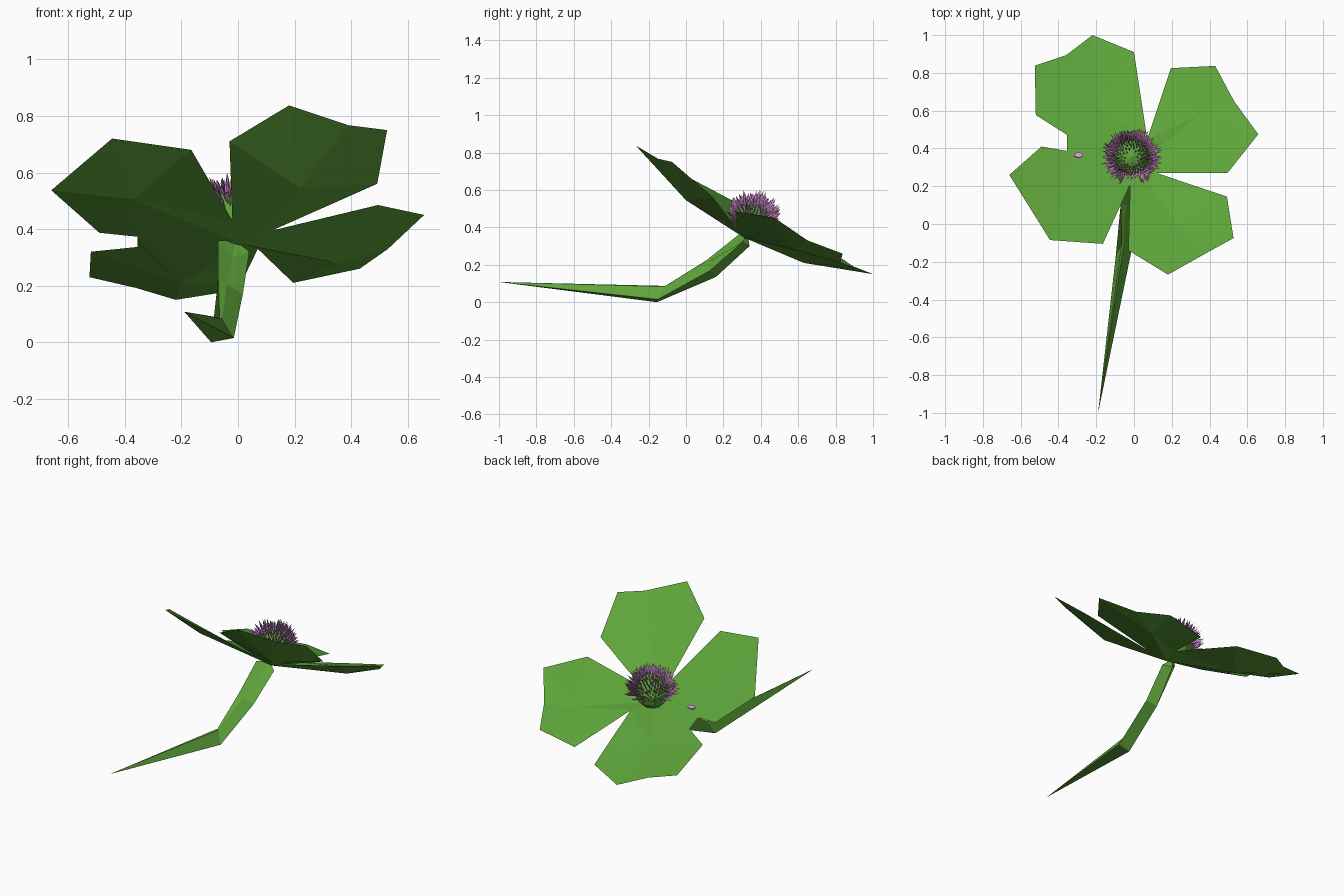
import bpy, bmesh, math, random
from mathutils import Vector, Matrix

if "Cube" in bpy.data.objects:
    bpy.data.objects.remove(bpy.data.objects["Cube"])

random.seed(4)

def material(name, rgb):
    m = bpy.data.materials.new(name)
    m.diffuse_color = (*rgb, 1)
    m.use_nodes = True
    m.node_tree.nodes["Principled BSDF"].inputs["Base Color"].default_value = m.diffuse_color
    return m

GREEN = material("leaf green", (0.112, 0.37, 0.042))
PINK = material("petal pink", (0.70, 0.29, 0.68))

def finish(bm, name, mat):
    bmesh.ops.recalc_face_normals(bm, faces=bm.faces)
    me = bpy.data.meshes.new(name)
    bm.to_mesh(me)
    bm.free()
    me.materials.append(mat)
    ob = bpy.data.objects.new(name, me)
    bpy.context.collection.objects.link(ob)
    return ob

# Leaves: thin closed lens shapes, a rim with a ridge point above and below
HUB = (0.02, 0.31, 0.345)
NOTCH = (-0.355, 0.387, 0.373)

def leaf(name, rim, centre, thickness):
    bm = bmesh.new()
    ring = [bm.verts.new(p) for p in [HUB] + rim]
    x, y, z = centre
    top = bm.verts.new((x, y, z + thickness))
    low = bm.verts.new((x, y, z))
    for a, b in zip(ring, ring[1:] + ring[:1]):
        bm.faces.new((a, b, top))
        bm.faces.new((b, a, low))
    finish(bm, name, GREEN)

leaf("leaf_front_right",
     [(-0.02, 0.21, 0.43), (-0.03, -0.14, 0.71), (0.18, -0.268, 0.837), (0.39, -0.15, 0.767),
      (0.527, -0.075, 0.75), (0.492, 0.145, 0.56), (0.12, 0.27, 0.395)], (0.22, 0.0, 0.545), 0.05)
leaf("leaf_front_left",
     [NOTCH, (-0.49, 0.41, 0.387), (-0.66, 0.26, 0.537),
      (-0.445, -0.085, 0.72), (-0.165, -0.105, 0.68), (-0.02, 0.21, 0.43)], (-0.37, 0.15, 0.505), 0.03)
leaf("leaf_back_left",
     [(0.07, 0.45, 0.33), (0.0, 0.91, 0.185), (-0.22, 1.0, 0.15), (-0.36, 0.893, 0.192),
      (-0.525, 0.838, 0.23), (-0.52, 0.577, 0.32), (-0.355, 0.472, 0.337), NOTCH],
     (-0.2, 0.63, 0.21), 0.045)
leaf("leaf_back_right",
     [(0.12, 0.27, 0.395), (0.495, 0.27, 0.485), (0.658, 0.475, 0.45), (0.53, 0.65, 0.33),
      (0.43, 0.837, 0.26), (0.195, 0.825, 0.21), (0.07, 0.45, 0.33)], (0.35, 0.58, 0.28), 0.045)

# Stem: four-sided rings lofted to a pointed end
rings = [
    [(-0.065, -0.11, 0.087), (-0.055, -0.115, 0.083), (-0.015, -0.15, 0.015), (-0.095, -0.155, 0.0)],
    [(-0.07, 0.11, 0.225), (-0.04, 0.10, 0.205), (0.017, 0.13, 0.17), (-0.035, 0.16, 0.135)],
    [(-0.07, 0.28, 0.36), (-0.02, 0.26, 0.30), (0.04, 0.30, 0.32), (0.0, 0.34, 0.30)],
]
bm = bmesh.new()
tip = bm.verts.new((-0.19, -1.0, 0.108))
loops = [[bm.verts.new(p) for p in r] for r in rings]
for i in range(4):
    j = (i + 1) % 4
    bm.faces.new((tip, loops[0][i], loops[0][j]))
    for a, b in zip(loops, loops[1:]):
        bm.faces.new((a[i], a[j], b[j], b[i]))
root = bm.verts.new((-0.01, 0.33, 0.36))
for i in range(4):
    bm.faces.new((loops[-1][i], loops[-1][(i + 1) % 4], root))
finish(bm, "stem", GREEN)

# Flower head: faceted green core
CENTRE = Vector((-0.013, 0.355, 0.438))
UP = Vector((0, 0.1, 1)).normalized()
bm = bmesh.new()
bmesh.ops.create_uvsphere(bm, u_segments=8, v_segments=6, radius=0.1,
                          matrix=Matrix.Translation(CENTRE))
finish(bm, "flower_core", GREEN)

# Florets: slim three-sided spikes leaning up around the core
def spike(bm, base, direction, length, width):
    d = direction.normalized()
    u = d.orthogonal().normalized()
    v = d.cross(u)
    foot = bm.verts.new(base)
    end = bm.verts.new(base + d * length)
    mid = []
    for k in range(3):
        a = k * math.tau / 3
        mid.append(bm.verts.new(base + d * length * 0.55 + (u * math.cos(a) + v * math.sin(a)) * width))
    for k in range(3):
        a, b = mid[k], mid[(k + 1) % 3]
        bm.faces.new((foot, b, a))
        bm.faces.new((end, a, b))

bm = bmesh.new()
COUNT = 250
golden = math.pi * (3 - math.sqrt(5))
for i in range(COUNT):
    h = 0.96 - 1.26 * i / COUNT
    r = math.sqrt(1 - h * h)
    n = Vector((r * math.cos(i * golden), r * math.sin(i * golden), h))
    if n.y < -0.8 and h < 0.3 and abs(n.x) < 0.35:
        continue    # bare patch at the front of the core
    lean = n + UP * random.uniform(0.3, 1.0)
    spike(bm, CENTRE + n * 0.095, lean, random.uniform(0.05, 0.08), 0.0065)
finish(bm, "florets", PINK)

# One fallen floret: a thin plate lying on the left leaf
bm = bmesh.new()
bmesh.ops.create_cone(bm, cap_ends=True, segments=6, radius1=1, radius2=1, depth=1,
                      matrix=Matrix.Translation((-0.293, 0.365, 0.415)) @ Matrix.Rotation(-0.35, 4, "X")
                      @ Matrix.Diagonal((0.026, 0.015, 0.008, 1)))
finish(bm, "fallen_floret", PINK)
